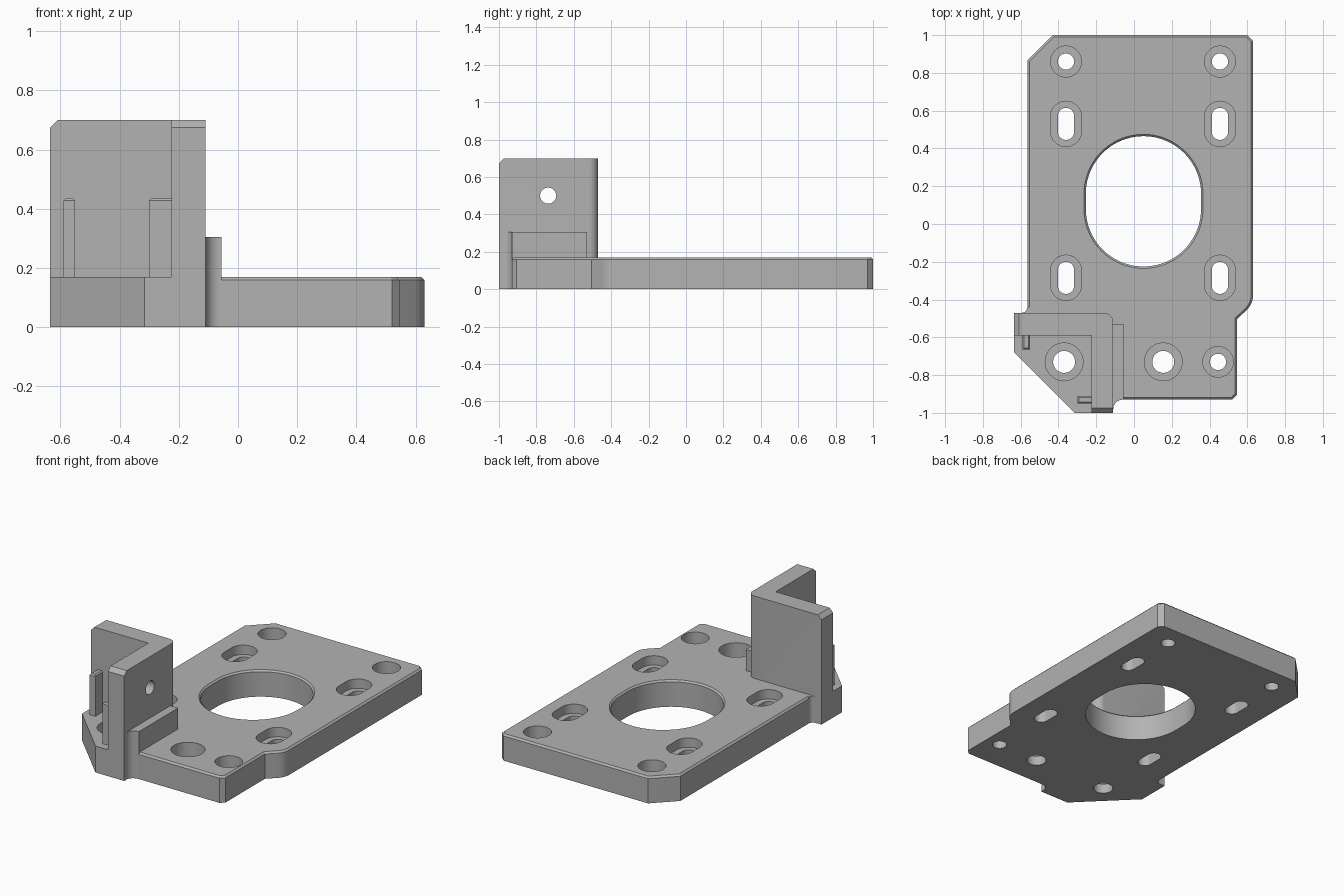
import bpy, bmesh
from math import cos, sin, radians
from mathutils import Matrix, Vector

cube = bpy.data.objects.get("Cube")
if cube:
    bpy.data.objects.remove(cube, do_unlink=True)

grey = bpy.data.materials.new("machined grey")
grey.use_nodes = True
colour = (0.45, 0.45, 0.45, 1)
grey.diffuse_color = colour
grey.node_tree.nodes["Principled BSDF"].inputs["Base Color"].default_value = colour

TOP = 0.17      # plate thickness
WALL_TOP = 0.70


def arc(cx, cy, r, start, end, n=8):
    angles = [radians(start + (end - start) * i / n) for i in range(n + 1)]
    return [(cx + r * cos(a), cy + r * sin(a)) for a in angles]


def obround(x, y, r, half, n=24):
    """Slot outline along y; half is its half length."""
    d = half - r
    if d < 1e-4:
        return arc(x, y, r, 0, 360, 2 * n)[:-1]
    return arc(x, y + d, r, 0, 180, n) + arc(x, y - d, r, 180, 360, n)


def loft(name, layers, bevel_rule=None, bevel=0.0):
    """Solid through stacked outlines [(points, z), ...], with optional chamfer."""
    bm = bmesh.new()
    rings = [[bm.verts.new((x, y, z)) for x, y in pts] for pts, z in layers]
    n = len(rings[0])
    for low, high in zip(rings, rings[1:]):
        for i in range(n):
            j = (i + 1) % n
            bm.faces.new((low[i], low[j], high[j], high[i]))
    bm.faces.new(rings[0][::-1])
    bm.faces.new(rings[-1])
    bmesh.ops.recalc_face_normals(bm, faces=bm.faces)
    if bevel_rule:
        edges = [e for e in bm.edges if bevel_rule(*(v.co for v in e.verts))]
        bmesh.ops.bevel(bm, geom=edges, offset=bevel, segments=1,
                        affect='EDGES', profile=0.5)
    mesh = bpy.data.meshes.new(name)
    bm.to_mesh(mesh)
    bm.free()
    mesh.materials.append(grey)
    obj = bpy.data.objects.new(name, mesh)
    bpy.context.collection.objects.link(obj)
    return obj


def box(name, x0, x1, y0, y1, z0, z1, **kw):
    pts = [(x0, y0), (x1, y0), (x1, y1), (x0, y1)]
    return loft(name, [(pts, z0), (pts, z1)], **kw)


def combine(target, other, operation):
    mod = target.modifiers.new(operation.lower(), 'BOOLEAN')
    mod.operation, mod.solver, mod.object = operation, 'EXACT', other
    bpy.context.view_layer.objects.active = target
    bpy.ops.object.modifier_apply(modifier=mod.name)
    bpy.data.objects.remove(other, do_unlink=True)


def top_edge(z):
    return lambda a, b: min(a.z, b.z) > z - 1e-4


# Main plate with chamfered top rim
outline = [(-0.565, -0.52), (-0.2, -0.6), (-0.2, -0.93), (0.52, -0.93),
           (0.545, -0.905), (0.545, -0.505)]
outline += arc(0.53, -0.38, 0.1, -45, 0)
outline += [(0.63, 0.97), (0.60, 1.0), (-0.43, 1.0), (-0.565, 0.865)]
body = loft("mounting_plate", [(outline, 0), (outline, TOP)], top_edge(TOP), 0.011)

# Foot under the corner wall, with small inside fillets
step_front = [(-0.11, -0.98)] + arc(-0.06, -0.98, 0.05, 180, 90)
foot = [(-0.635, -0.47), (-0.635, -0.68), (-0.315, -1.0), (-0.11, -1.0)]
foot += step_front + [(-0.06, -0.56), (-0.13, -0.47)]
foot += arc(-0.595, -0.44, 0.03, 0, -90)
combine(body, loft("foot", [(foot, 0), (foot, TOP)]), 'UNION')

# L-shaped upright wall with a rounded outer corner and chamfered ends
wall = [(-0.635, -0.47), (-0.635, -0.59), (-0.225, -0.59), (-0.225, -1.0),
        (-0.11, -1.0)] + arc(-0.16, -0.52, 0.05, 0, 90)


def wall_end(a, b):
    high = min(a.z, b.z) > WALL_TOP - 1e-4
    return high and (max(a.y, b.y) < -0.99 or max(a.x, b.x) < -0.63)


combine(body, loft("corner_wall", [(wall, 0.1), (wall, WALL_TOP)], wall_end, 0.026), 'UNION')

# Low step against the side wall
step = [(-0.15, -0.98)] + step_front + [(-0.055, -0.93), (-0.055, -0.53), (-0.15, -0.53)]
combine(body, loft("step_block", [(step, 0.1), (step, 0.305)]), 'UNION')

# Thin upright ribs inside the corner
for rib in ((-0.59, -0.55, -0.665, -0.57), (-0.30, -0.21, -0.95, -0.91)):
    combine(body, box("rib", *rib, 0.1, 0.435, bevel_rule=top_edge(0.435), bevel=0.008), 'UNION')

# Holes: x, y, through radius, through half length, bore radius, bore half length, bore depth
holes = [(0.445, -0.73, 0.043, 0.043, 0.081, 0.081, 0.11)]
for x in (-0.37, 0.155):
    holes.append((x, -0.73, 0.058, 0.058, 0.1, 0.1, 0.11))
for x in (-0.36, 0.455):
    holes.append((x, 0.86, 0.043, 0.043, 0.082, 0.082, 0.11))
    for y in (0.53, -0.285):
        holes.append((x, y, 0.043, 0.085, 0.082, 0.12, 0.06))
for x, y, r, half, bore_r, bore_half, depth in holes:
    through = obround(x, y, r, half)
    bore = obround(x, y, bore_r, bore_half)
    combine(body, loft("hole_cutter", [(through, -0.1), (through, TOP + 0.05)]), 'DIFFERENCE')
    combine(body, loft("bore_cutter", [(bore, TOP - depth), (bore, TOP + 0.05)]), 'DIFFERENCE')

# Large central opening with a chamfered rim
opening = obround(0.05, 0.12, 0.305, 0.345, 40)
rim = obround(0.05, 0.12, 0.315, 0.355, 40)
combine(body, loft("opening_cutter", [(opening, -0.1), (opening, TOP - 0.01), (rim, TOP),
                                      (rim, TOP + 0.1)]), 'DIFFERENCE')

# Cross hole through the side wall
drill = loft("drill_cutter", [(obround(0, 0, 0.043, 0.043), -0.15), (obround(0, 0, 0.043, 0.043), 0.15)])
drill.data.transform(Matrix.Translation(Vector((-0.16, -0.737, 0.50))) @ Matrix.Rotation(radians(90), 4, 'Y'))
combine(body, drill, 'DIFFERENCE')

# Merge flat areas and smooth the curved ones
bm = bmesh.new()
bm.from_mesh(body.data)
bmesh.ops.remove_doubles(bm, verts=bm.verts, dist=1e-5)
bmesh.ops.dissolve_limit(bm, angle_limit=0.005, verts=bm.verts, edges=bm.edges)
bm.to_mesh(body.data)
bm.free()
bpy.ops.object.select_all(action='DESELECT')
body.select_set(True)
bpy.context.view_layer.objects.active = body
bpy.ops.object.shade_smooth_by_angle(angle=radians(25))
